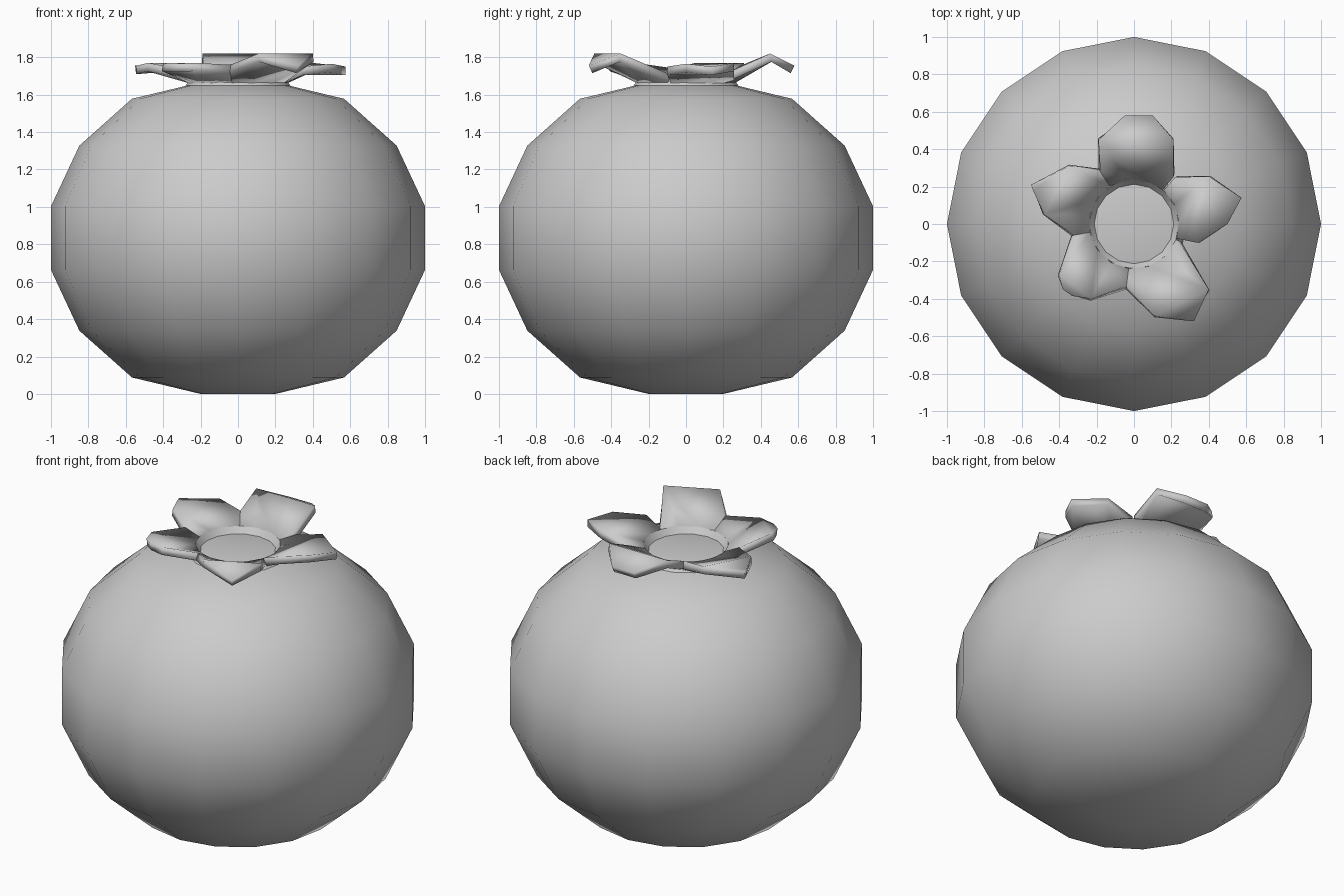
import bpy, bmesh
from math import radians, sin, cos, pi, atan2

cube = bpy.data.objects.get("Cube")
if cube:
    bpy.data.objects.remove(cube)

grey = bpy.data.materials.new("plain_grey")
grey.use_nodes = True
colour = (0.6, 0.6, 0.6, 1)
grey.diffuse_color = colour
grey.node_tree.nodes["Principled BSDF"].inputs["Base Color"].default_value = colour


def finish(bm, name, smooth):
    mesh = bpy.data.meshes.new(name)
    bm.to_mesh(mesh)
    bm.free()
    obj = bpy.data.objects.new(name, mesh)
    bpy.context.collection.objects.link(obj)
    mesh.materials.append(grey)
    bpy.ops.object.select_all(action="DESELECT")
    obj.select_set(True)
    bpy.context.view_layer.objects.active = obj
    bpy.ops.object.shade_smooth_by_angle(angle=radians(smooth))
    return obj


def lathe(bm, profile, sides=16, caps=True):
    rings = [[bm.verts.new((r * cos(2 * pi * i / sides), r * sin(2 * pi * i / sides), z))
              for i in range(sides)] for r, z in profile]
    for low, high in zip(rings, rings[1:]):
        for i in range(sides):
            j = (i + 1) % sides
            bm.faces.new((low[i], low[j], high[j], high[i]))
    if caps:
        bm.faces.new(rings[0][::-1])
        bm.faces.new(rings[-1])


# Round fruit body with flat poles
half = [(0.2, 0.833), (0.567, 0.745), (0.848, 0.495), (1.0, 0.17)]
profile = [(r, 0.833 - h) for r, h in half] + [(r, 0.833 + h) for r, h in half[::-1]]
bm = bmesh.new()
lathe(bm, profile)
finish(bm, "fruit_body", 60)

# Crown collar around the flat top
bm = bmesh.new()
lathe(bm, [(0.28, 1.65), (0.24, 1.70), (0.21, 1.66)], caps=False)
finish(bm, "crown_collar", 30)

# Petal outlines, anticlockwise: valley, shoulder, tips, shoulder, valley
back_petal = [(0.21, 0.25, 1.73), (0.21, 0.45, 1.82), (0.10, 0.58, 1.755),
              (-0.05, 0.58, 1.755), (-0.19, 0.45, 1.82), (-0.18, 0.28, 1.75)]
left_petal = [(0.24, -0.08, 1.71), (0.34, -0.10, 1.75), (0.50, 0.0, 1.765),
              (0.575, 0.14, 1.75), (0.40, 0.255, 1.77), (0.22, 0.25, 1.72)]
right_petal = [(-0.18, 0.28, 1.75), (-0.34, 0.31, 1.77), (-0.55, 0.21, 1.755),
               (-0.54, 0.18, 1.755), (-0.48, 0.05, 1.77), (-0.32, -0.06, 1.74)]
front_right_petal = [(-0.32, -0.06, 1.74), (-0.40, -0.27, 1.77), (-0.38, -0.35, 1.765),
                     (-0.33, -0.385, 1.765), (-0.23, -0.40, 1.77), (-0.04, -0.33, 1.76)]
front_left_petal = [(-0.04, -0.33, 1.76), (0.11, -0.49, 1.82), (0.32, -0.52, 1.755),
                    (0.32, -0.52, 1.755), (0.40, -0.35, 1.82), (0.24, -0.09, 1.71)]
petals = {"back_petal": back_petal, "left_petal": left_petal, "right_petal": right_petal,
          "front_right_petal": front_right_petal, "front_left_petal": front_left_petal}

for name, outline in petals.items():
    bm = bmesh.new()
    rim = []
    for p in outline:
        if p not in rim:
            rim.append(p)
    verts = [bm.verts.new(p) for p in rim]
    start = atan2(rim[0][1], rim[0][0])
    sweep = (atan2(rim[-1][1], rim[-1][0]) - start) % (2 * pi)
    base = [bm.verts.new((0.24 * cos(start + sweep * k / 3),
                          0.24 * sin(start + sweep * k / 3), 1.70)) for k in range(4)]
    row = [verts[0], verts[1], verts[-2], verts[-1]]
    for k in range(3):
        bm.faces.new((base[k], row[k], row[k + 1], base[k + 1]))
    bm.faces.new(verts[1:-1])
    petal = finish(bm, name, 30)
    thick = petal.modifiers.new("Thickness", "SOLIDIFY")
    thick.thickness = 0.045
    thick.offset = -1
